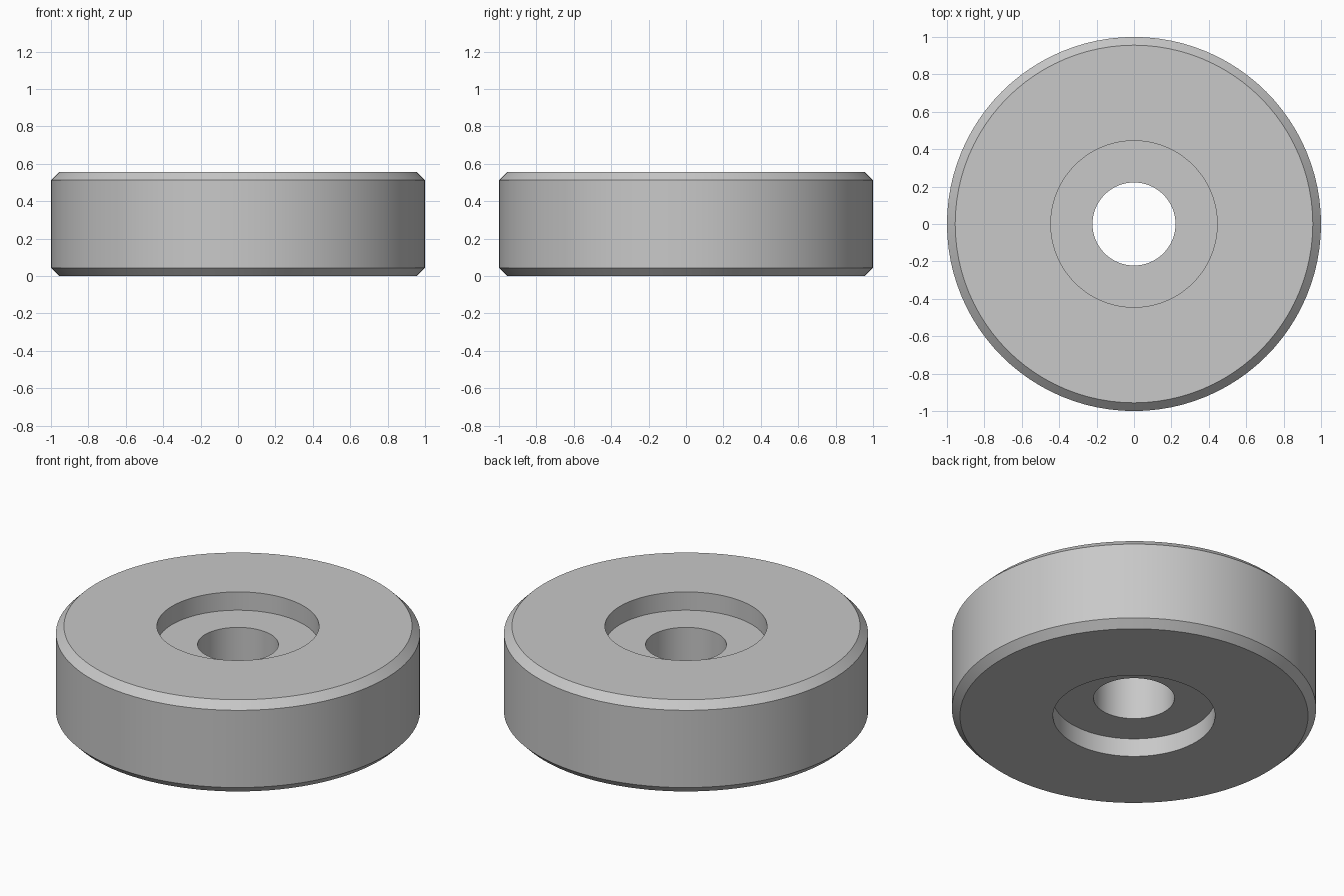
import bpy
import bmesh
import math

cube = bpy.data.objects.get("Cube")
if cube:
    bpy.data.objects.remove(cube, do_unlink=True)

SEGMENTS = 96
RADIUS, HEIGHT, CHAMFER = 1.0, 0.556, 0.044
RECESS_RADIUS, RECESS_DEPTH, BORE_RADIUS = 0.445, 0.111, 0.222

# Plain grey material
grey = bpy.data.materials.new("grey")
grey.use_nodes = True
grey.diffuse_color = (0.58, 0.58, 0.58, 1)
grey.node_tree.nodes["Principled BSDF"].inputs["Base Color"].default_value = grey.diffuse_color

# Upper half of the roller's section as (radius, height above the middle)
half = HEIGHT / 2
upper = [
    (BORE_RADIUS, half - RECESS_DEPTH),
    (RECESS_RADIUS, half - RECESS_DEPTH),
    (RECESS_RADIUS, half),
    (RADIUS - CHAMFER, half),
    (RADIUS, half - CHAMFER),
]
# Mirror it for the underside, giving a closed loop
section = upper + [(r, -z) for r, z in reversed(upper)]

# Revolve the section into a ring with a recess and a bore
bm = bmesh.new()
rings = []
for i in range(SEGMENTS):
    a = math.tau * i / SEGMENTS
    rings.append([bm.verts.new((r * math.cos(a), r * math.sin(a), z + half))
                  for r, z in section])
for i, ring in enumerate(rings):
    following = rings[(i + 1) % SEGMENTS]
    for j in range(len(section)):
        k = (j + 1) % len(section)
        bm.faces.new((ring[j], ring[k], following[k], following[j]))
bmesh.ops.recalc_face_normals(bm, faces=bm.faces)

mesh = bpy.data.meshes.new("roller_ring")
bm.to_mesh(mesh)
bm.free()
mesh.materials.append(grey)
ring_object = bpy.data.objects.new("roller_ring", mesh)
bpy.context.collection.objects.link(ring_object)

# Smooth round walls, crisp chamfer edges
bpy.context.view_layer.objects.active = ring_object
ring_object.select_set(True)
bpy.ops.object.shade_smooth_by_angle(angle=math.radians(30))
